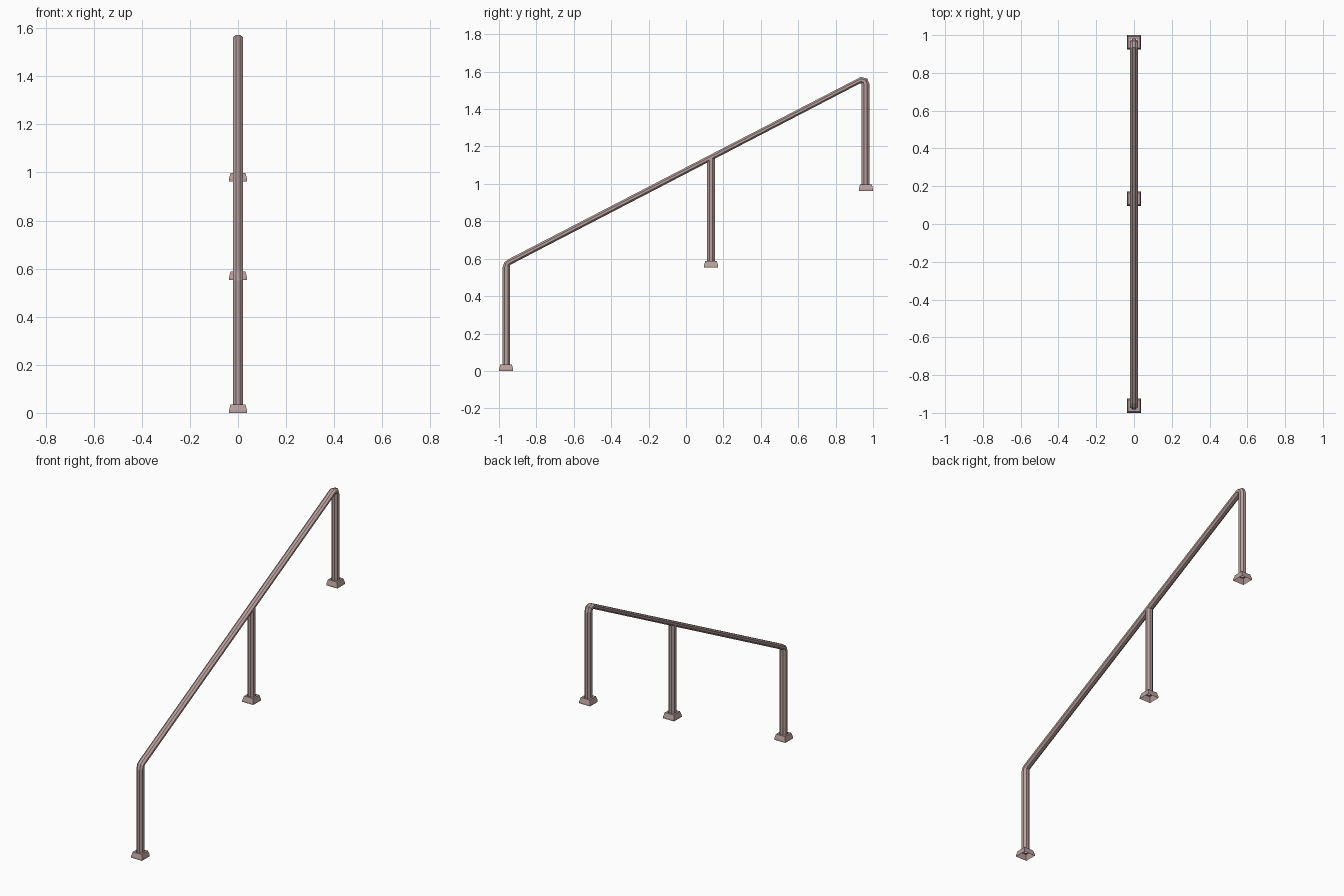
import bpy, bmesh, math

if "Cube" in bpy.data.objects:
    bpy.data.objects.remove(bpy.data.objects["Cube"])

mat = bpy.data.materials.new("painted_metal")
mat.diffuse_color = (0.48, 0.35, 0.34, 1)
mat.use_nodes = True
mat.node_tree.nodes["Principled BSDF"].inputs["Base Color"].default_value = mat.diffuse_color
WIDTH = 0.042
SIDES = 8


def make_object(name, bm):
    bmesh.ops.recalc_face_normals(bm, faces=bm.faces)
    mesh = bpy.data.meshes.new(name)
    bm.to_mesh(mesh)
    bm.free()
    obj = bpy.data.objects.new(name, mesh)
    bpy.context.collection.objects.link(obj)
    mesh.materials.append(mat)
    return obj


def tube(name, stations):
    """Eight-sided tube through pairs of (outer, inner) edge points in the YZ plane."""
    bm = bmesh.new()
    rings = []
    k = 1 / math.cos(math.pi / SIDES)
    for oy, oz, iy, iz in stations:
        cy, cz, hy, hz = (oy + iy) / 2, (oz + iz) / 2, (oy - iy) / 2, (oz - iz) / 2
        ring = []
        for i in range(SIDES):
            a = 2 * math.pi * (i + 0.5) / SIDES
            c, s = math.cos(a) * k, math.sin(a) * k
            ring.append(bm.verts.new((WIDTH / 2 * s, cy + hy * c, cz + hz * c)))
        rings.append(ring)
    for a, b in zip(rings, rings[1:]):
        for i in range(SIDES):
            j = (i + 1) % SIDES
            bm.faces.new((a[i], a[j], b[j], b[i]))
    return make_object(name, bm)


def foot(name, y, z):
    """Square foot with a sloping top, open underneath."""
    bm = bmesh.new()
    rings = []
    for half, h in ((0.038, 0), (0.038, 0.009), (0.031, 0.035), (0.019, 0.035)):
        rings.append([bm.verts.new((sx * half, y + sy * half, z + h))
                      for sx, sy in ((-1, -1), (1, -1), (1, 1), (-1, 1))])
    for a, b in zip(rings, rings[1:]):
        for i in range(4):
            j = (i + 1) % 4
            bm.faces.new((a[i], a[j], b[j], b[i]))
    return make_object(name, bm)


# Handrail and end posts bent from one tube
tube("handrail", [
    (-0.982, 0.030, -0.941, 0.030),
    (-0.982, 0.550, -0.941, 0.562),
    (-0.972, 0.580, -0.941, 0.565),
    (-0.950, 0.597, -0.936, 0.569),
    (0.935, 1.572, 0.932, 1.538),
    (0.970, 1.563, 0.939, 1.536),
    (0.981, 1.532, 0.939, 1.530),
    (0.981, 0.995, 0.939, 0.995),
])

# Middle post running up into the rail
tube("middle_post", [(0.113, 0.585, 0.154, 0.585), (0.113, 1.130, 0.154, 1.150)])

# Feet on the steps
for name, y, z in (("lower_foot", -0.962, 0), ("middle_foot", 0.134, 0.553),
                   ("upper_foot", 0.962, 0.963)):
    foot(name, y, z)
